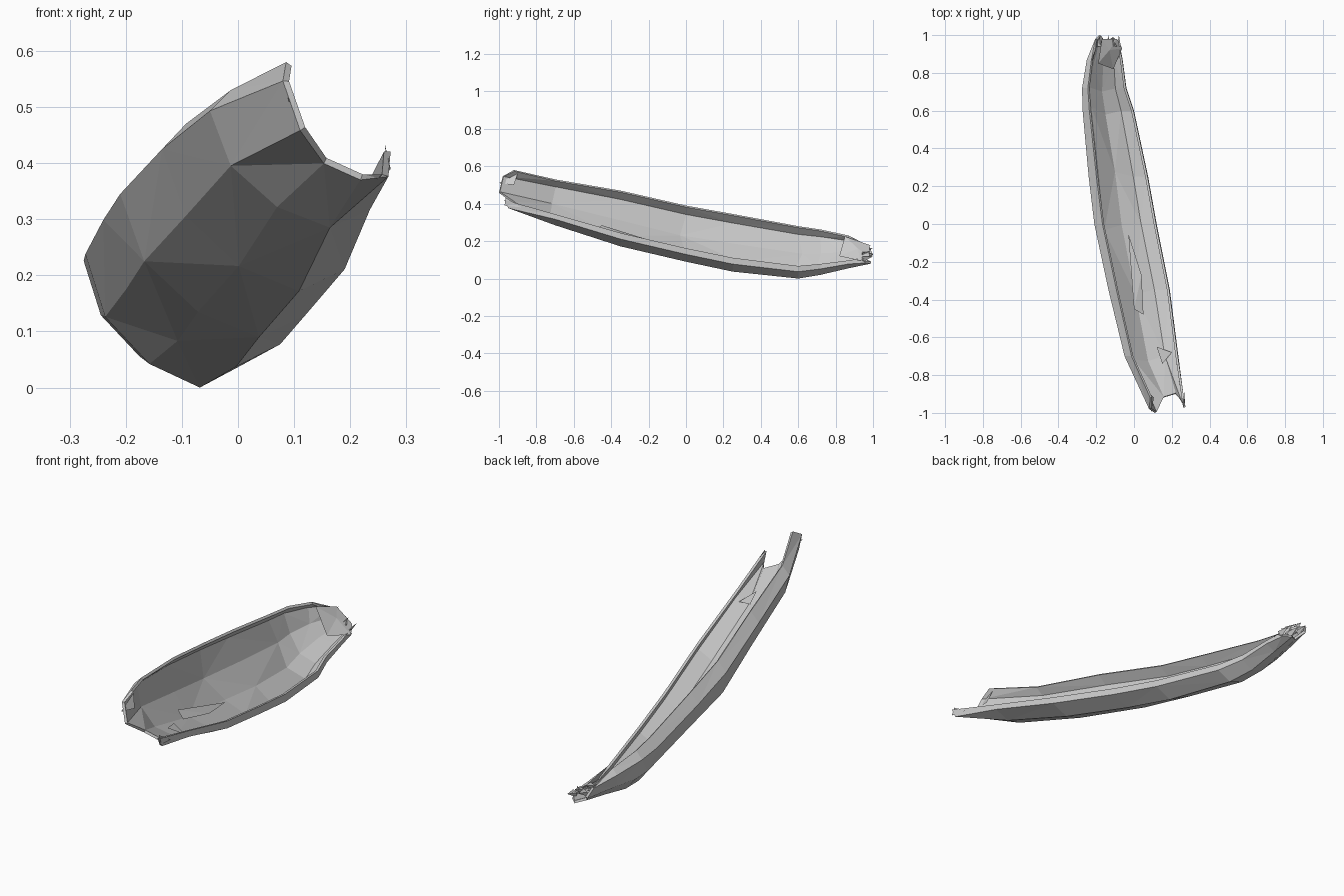
import bpy, random
from mathutils import Vector

random.seed(4)

def make(name, verts, faces, thick=0.0):
    me = bpy.data.meshes.new(name)
    me.from_pydata([tuple(v) for v in verts], [], faces)
    ob = bpy.data.objects.new(name, me)
    bpy.context.collection.objects.link(ob)
    if thick:
        m = ob.modifiers.new("thickness", "SOLIDIFY")
        m.thickness = thick
        m.offset = 1
    return ob

# Bounding box of the curled section along the length: y, x min, x max, z min, z max
stations = [
    (-0.95, 0.08, 0.272, 0.37, 0.58),
    (-0.70, -0.05, 0.235, 0.285, 0.53),
    (-0.35, -0.135, 0.19, 0.172, 0.47),
    (0.00, -0.21, 0.12, 0.09, 0.39),
    (0.25, -0.24, 0.075, 0.037, 0.345),
    (0.60, -0.272, 0.00, 0.00, 0.28),
    (0.72, -0.275, -0.04, 0.02, 0.262),
    (0.87, -0.25, -0.06, 0.055, 0.23),
    (0.96, -0.205, -0.075, 0.08, 0.19),
]
# Open curl inside that box, from the high left rim to the low right rim
mid_curl = [(0.13, 1), (0, 0.85), (0.13, 0.45), (0.42, 0.15), (0.75, 0), (1, 0.13), (0.99, 0.24)]
end_curl = [(0.03, 1), (0, 0.84), (0.16, 0.42), (0.38, 0.14), (0.72, 0), (0.98, 0.03), (1, 0.24)]
front_rag = [0.03, -0.03, -0.05, 0.03, 0.05, 0.0, -0.02]
back_rag = [-0.03, 0.02, 0.04, 0.0, 0.03, 0.0, -0.03]

# Trough-shaped shell
verts = []
for i, (y, x0, x1, z0, z1) in enumerate(stations):
    curl = end_curl if i == 0 or i == len(stations) - 1 else mid_curl
    for k, (u, w) in enumerate(curl):
        yy = y
        if i == 0:
            yy += front_rag[k]
        elif i == len(stations) - 1:
            yy += back_rag[k]
        elif k in (2, 3):
            yy += random.uniform(-0.04, 0.04)
        verts.append((x0 + u * (x1 - x0), yy, z0 + w * (z1 - z0)))
n = len(mid_curl)
faces = []
for i in range(len(stations) - 1):
    for k in range(n - 1):
        a, b, c, d = i*n + k, i*n + k + 1, (i+1)*n + k + 1, (i+1)*n + k
        if (i + k) % 2:
            faces += [(a, c, b), (a, d, c)]
        else:
            faces += [(a, d, b), (d, c, b)]
make("shell", verts, [f[::-1] for f in faces], 0.012)

# Folded flap closing the narrow back end
flap = [(-0.19, 0.85, 0.225), (-0.11, 0.82, 0.12), (-0.062, 0.93, 0.095),
        (-0.09, 0.98, 0.12), (-0.17, 0.98, 0.18), (-0.13, 0.92, 0.16)]
make("end_flap", flap, [(5, i, (i + 1) % 5) for i in range(5)])

# Splinters at the torn back tip
sv, sf = [], []
for i in range(7):
    t = i / 6
    base = Vector((-0.2 + 0.11 * t, 0.94, 0.16 - 0.06 * t + random.uniform(-0.02, 0.02)))
    b = len(sv)
    sv += [base, base + Vector((0.02, 0, 0.012)), base + Vector((0.005, 0, -0.02)),
           Vector((base.x + random.uniform(-0.01, 0.02), 1.0 - 0.012 * (i % 3), base.z + 0.015))]
    sf += [(b, b+1, b+3), (b+1, b+2, b+3), (b+2, b, b+3), (b, b+2, b+1)]
make("tip_splinters", sv, sf)

# Torn points on the open front end
make("front_tears", [(0.085, -0.9, 0.56), (0.105, -0.92, 0.50), (0.09, -1.0, 0.51),
                     (0.265, -0.88, 0.38), (0.262, -0.965, 0.433), (0.272, -0.97, 0.39)],
     [(0, 1, 2), (3, 4, 5)])

# Split layers lying inside the hollow
make("inner_layers", [(-0.03, -0.05, 0.16), (0.04, -0.27, 0.21), (0.05, -0.48, 0.265), (0.0, -0.45, 0.285),
                      (0.12, -0.65, 0.33), (0.15, -0.74, 0.35), (0.20, -0.68, 0.31)],
     [(0, 1, 3), (1, 2, 3), (4, 5, 6)])
